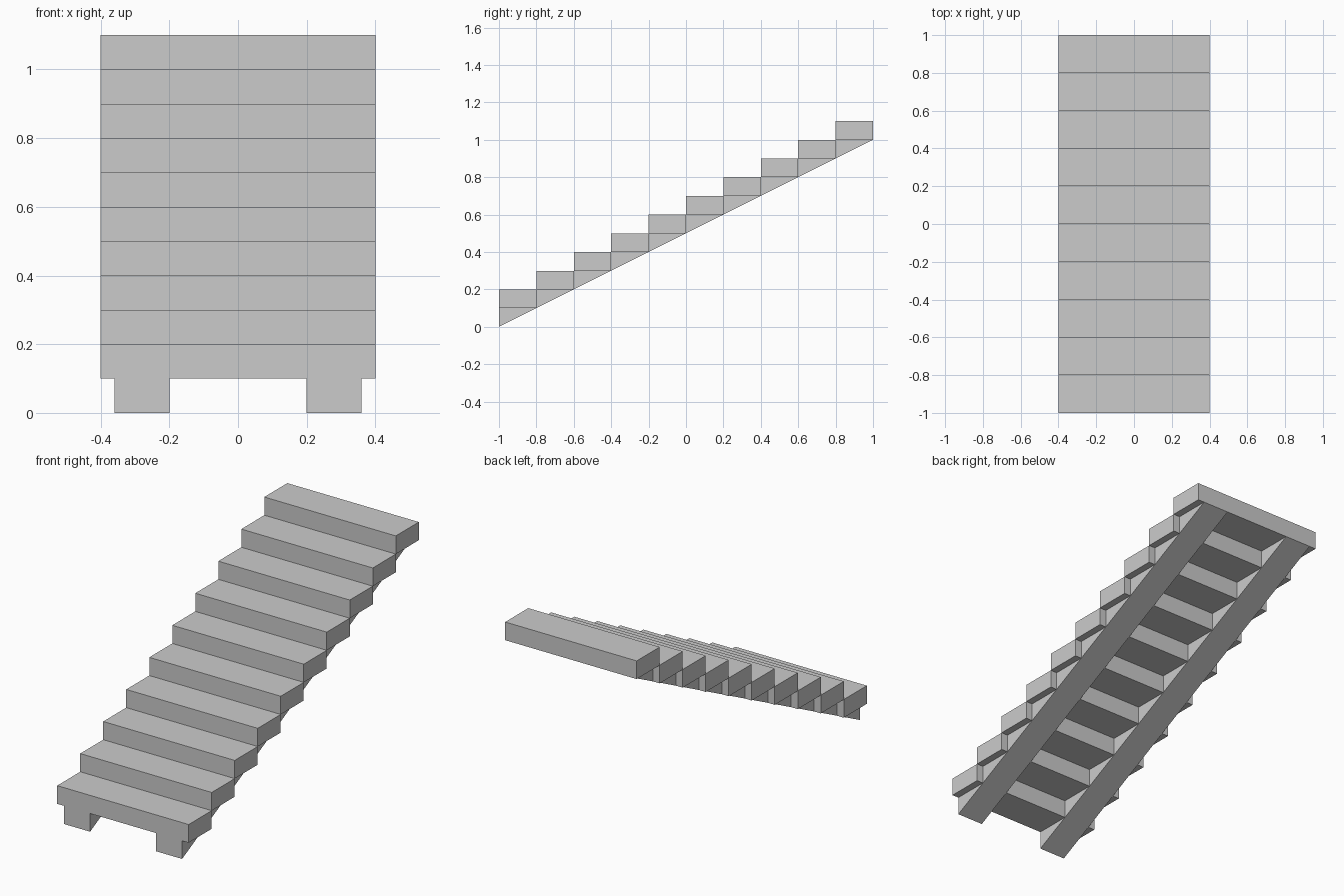
import bpy
import bmesh

if "Cube" in bpy.data.objects:
    bpy.data.objects.remove(bpy.data.objects["Cube"])

STEPS = 10
RUN, RISE = 0.2, 0.1
HALF_WIDTH = 0.4
STRINGER_IN, STRINGER_OUT = 0.2, 0.36


def prism(name, profile, x0, x1):
    """Extrude a (y, z) profile from x0 to x1."""
    bm = bmesh.new()
    face = bm.faces.new([bm.verts.new((x0, y, z)) for y, z in profile])
    ext = bmesh.ops.extrude_face_region(bm, geom=[face])
    verts = [v for v in ext["geom"] if isinstance(v, bmesh.types.BMVert)]
    bmesh.ops.translate(bm, verts=verts, vec=(x1 - x0, 0, 0))
    bmesh.ops.recalc_face_normals(bm, faces=bm.faces)
    mesh = bpy.data.meshes.new(name)
    bm.to_mesh(mesh)
    bm.free()
    obj = bpy.data.objects.new(name, mesh)
    bpy.context.collection.objects.link(obj)
    return obj


def climb(obj):
    """Repeat a part once per step up the flight."""
    mod = obj.modifiers.new("climb", 'ARRAY')
    mod.count = STEPS
    mod.use_relative_offset = False
    mod.use_constant_offset = True
    mod.constant_offset_displace = (0, RUN, RISE)


y0, y1 = -1.0, -1.0 + RUN

# Treads: solid blocks, each starting where the one below ends
treads = prism("treads", [(y0, RISE), (y1, RISE), (y1, 2 * RISE), (y0, 2 * RISE)],
               -HALF_WIDTH, HALF_WIDTH)
climb(treads)

# Stringers: sawtooth wedges sharing one sloping underside, on both sides
stringers = prism("stringers", [(y0, 0), (y1, RISE), (y0, RISE)],
                  STRINGER_IN, STRINGER_OUT)
climb(stringers)
stringers.modifiers.new("both_sides", 'MIRROR').use_axis[0] = True
